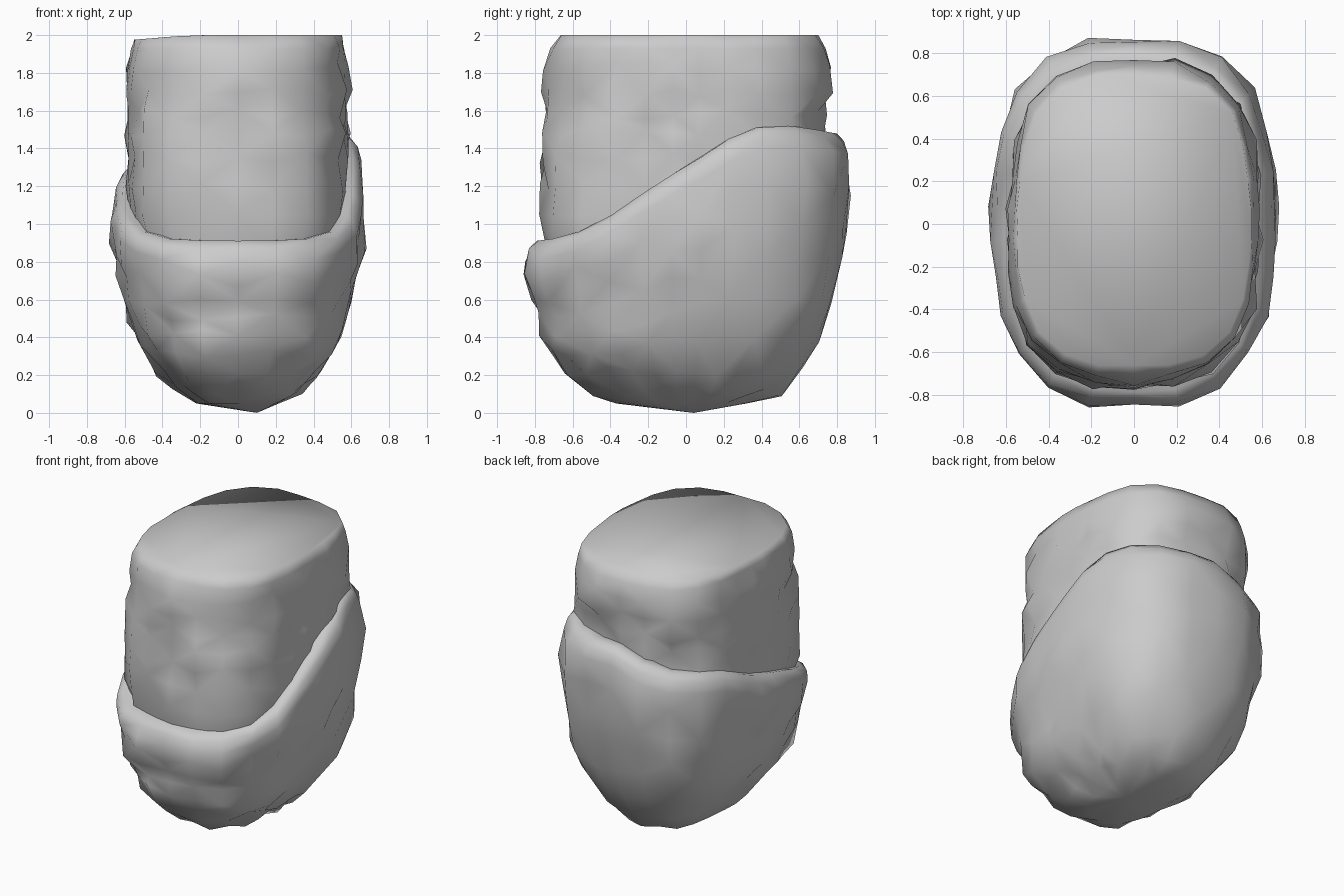
import bpy, bmesh, math, random

if "Cube" in bpy.data.objects:
    bpy.data.objects.remove(bpy.data.objects["Cube"])
random.seed(5)
N = 26


def interp(pts, x):
    # piecewise-linear lookup of any number of columns
    if x <= pts[0][0]:
        return pts[0][1:]
    for a, b in zip(pts, pts[1:]):
        if x <= b[0]:
            t = (x - a[0]) / (b[0] - a[0])
            return [p + (q - p) * t for p, q in zip(a[1:], b[1:])]
    return pts[-1][1:]


def section(ang, rx, front, back, e):
    # rounded-rectangle cross-section with separate front and back depth
    c, s = math.cos(ang), math.sin(ang)
    ry = back if s > 0 else front
    r = (abs(c / rx) ** e + abs(s / ry) ** e) ** (-1 / e)
    return r * c, r * s


def loft(name, rings, bottom=None):
    bm = bmesh.new()
    loops = [[bm.verts.new(p) for p in r] for r in rings]
    for k, (a, b) in enumerate(zip(loops, loops[1:])):
        for i in range(N):
            j = (i + 1) % N
            if (i + k) % 2:      # alternate diagonals for a craggy surface
                bm.faces.new((a[i], a[j], b[j]))
                bm.faces.new((a[i], b[j], b[i]))
            else:
                bm.faces.new((a[i], a[j], b[i]))
                bm.faces.new((a[j], b[j], b[i]))
    if bottom:
        p = bm.verts.new(bottom)
        for i in range(N):
            bm.faces.new((p, loops[0][(i + 1) % N], loops[0][i]))
    else:
        bm.faces.new(loops[0][::-1])
    bm.faces.new(loops[-1])
    bmesh.ops.recalc_face_normals(bm, faces=bm.faces[:])
    for f in bm.faces:
        f.smooth = True
    me = bpy.data.meshes.new(name)
    bm.to_mesh(me)
    bm.free()
    ob = bpy.data.objects.new(name, me)
    bpy.context.collection.objects.link(ob)
    return ob


ANGLES = [2 * math.pi * (i + 0.5) / N for i in range(N)]

# rough inner core with a flat top: z, half width, front depth, back depth
core = [(0.60, .50, .66, .66), (0.85, .55, .73, .70), (1.03, .57, .76, .72),
        (1.20, .575, .765, .73), (1.35, .565, .76, .73), (1.48, .58, .755, .73),
        (1.58, .57, .73, .735), (1.70, .585, .745, .76), (1.83, .575, .735, .75),
        (1.93, .56, .715, .735), (1.98, .545, .67, .70)]
rings = []
for k, (z, rx, f, b) in enumerate(core):
    ring = []
    rough = 0.04 if k < 9 else 0.012
    for a in ANGLES:
        x, y = section(a, rx, f, b, 3.0)
        m = 1 + random.uniform(-rough, rough)
        h = z + (random.uniform(-.03, .03) if k < 9 else 0)
        if k == len(core) - 1:       # top sags a little to one side
            h = 2.0 - 0.08 * max(0, -x - 0.25)
        ring.append((x * m, y * m, h))
    rings.append(ring)
loft("inner_core", rings)

# outer cup: z, half width, front depth, back depth
cup = [(0.05, .22, .36, .33), (0.12, .34, .52, .50), (0.22, .43, .64, .60),
       (0.36, .525, .755, .69), (0.5, .575, .78, .75), (0.7, .63, .85, .80),
       (0.9, .66, .865, .84), (1.1, .665, .86, .865), (1.3, .66, .86, .875),
       (1.5, .63, .86, .85)]
# rim height along the depth (line where the cup meets the core)
rim = [(-.87, .91), (-.7, .93), (-.5, 1.0), (-.3, 1.13), (-.1, 1.25),
       (.1, 1.36), (.25, 1.45), (.4, 1.51), (.65, 1.52), (.85, 1.48)]
low = [0.05, 0.12, 0.22]
rings = []
for k in range(12):
    ring = []
    for a in ANGLES:
        x0, y0 = section(a, .66, .86, .86, 2.7)
        # the rim dips on the left towards the back
        dip = 0.21 * max(0, -x0 / .63) * min(1, max(0, (y0 + .5) / .7))
        top = interp(rim, y0)[0] - dip
        z = low[k] if k < 3 else 0.22 + (top - 0.33) * min(1, (k - 2) / 6)
        rx, f, b = interp(cup, z)
        x, y = section(a, rx, f, b, 2.4 if k < 3 else 2.75)
        rough = 0.036 if k < 8 else 0.018
        m = 1 + random.uniform(-rough, rough)
        if k >= 9:               # rounded lip rising to the core
            z = top - (0.04, 0.0, 0.0)[k - 9]
            m = (0.97 * m, 0.92, 0.83)[k - 9]
        elif 0 < k < 8:
            z += random.uniform(-.035, .035)
        ring.append((x * m, y * m, z))
    rings.append(ring)
loft("outer_cup", rings, (0.10, 0.04, 0.0))
